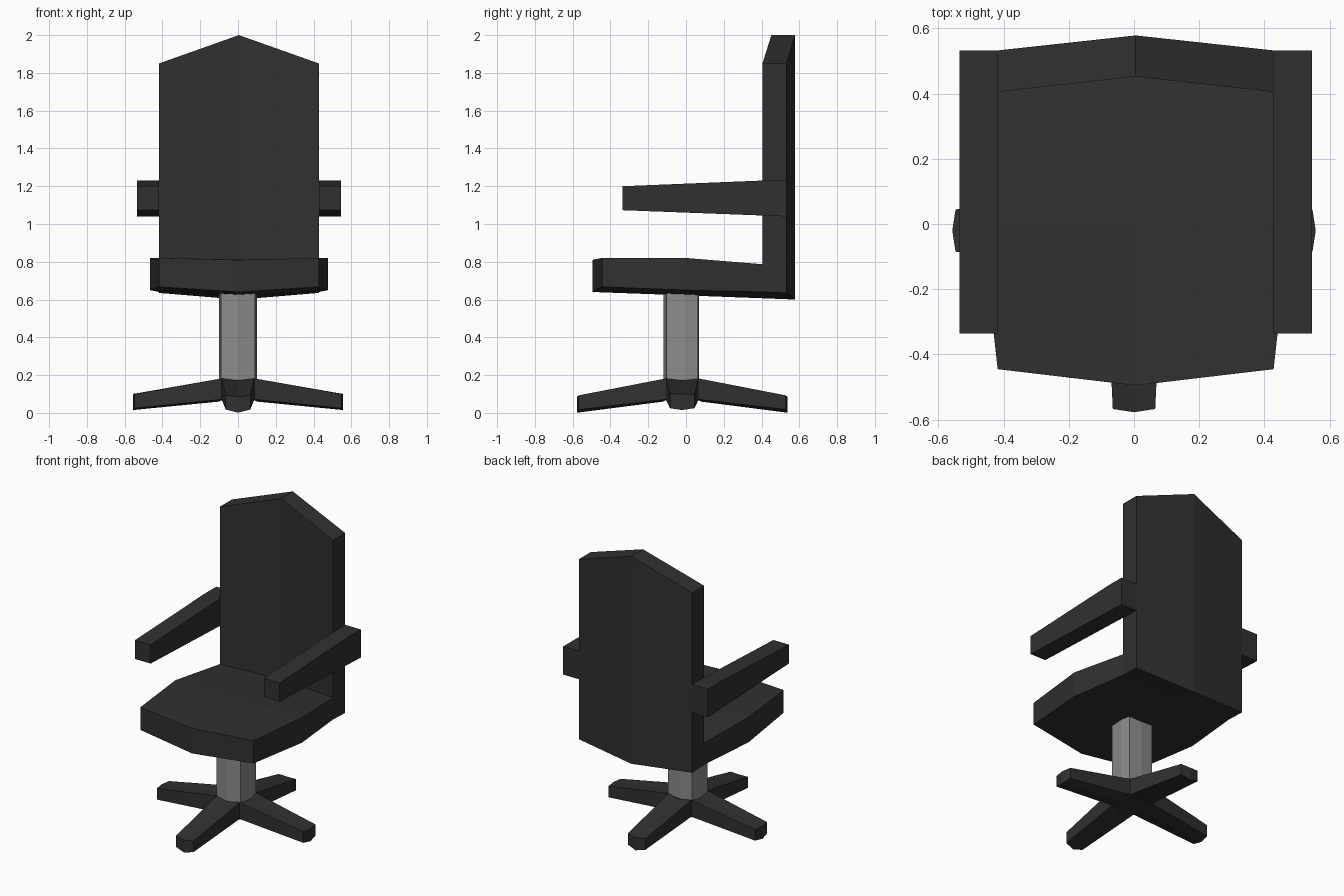
import bpy
import bmesh
from math import pi
from mathutils import Matrix, Vector

cube = bpy.data.objects.get("Cube")
if cube:
    bpy.data.objects.remove(cube, do_unlink=True)


def material(name, value):
    mat = bpy.data.materials.new(name)
    mat.use_nodes = True
    colour = (value, value, value, 1)
    mat.diffuse_color = colour
    mat.node_tree.nodes["Principled BSDF"].inputs["Base Color"].default_value = colour
    return mat


charcoal = material("charcoal", 0.03)
grey_metal = material("grey metal", 0.26)


def loft(name, rings, mat, matrix=Matrix()):
    """Skin a list of equal rings and close both ends with quad strips."""
    bm = bmesh.new()
    loops = [[bm.verts.new(matrix @ Vector(p)) for p in ring] for ring in rings]
    n = len(rings[0])
    for a, b in zip(loops, loops[1:]):
        for i in range(n):
            j = (i + 1) % n
            bm.faces.new((a[i], a[j], b[j], b[i]))
    for cap in (loops[0], loops[-1]):
        for i in range(n // 2 - 1):
            bm.faces.new((cap[i], cap[i + 1], cap[n - 2 - i], cap[n - 1 - i]))
    bmesh.ops.recalc_face_normals(bm, faces=bm.faces)
    mesh = bpy.data.meshes.new(name)
    bm.to_mesh(mesh)
    bm.free()
    mesh.materials.append(mat)
    obj = bpy.data.objects.new(name, mesh)
    bpy.context.collection.objects.link(obj)
    return obj


def section(half, y_side, y_mid, top_side, top_mid, low_side, low_mid):
    """Six-point cross-section folded along its centre line."""
    return [(-half, y_side, top_side), (0, y_mid, top_mid), (half, y_side, top_side),
            (half, y_side, low_side), (0, y_mid, low_mid), (-half, y_side, low_side)]


shift = Matrix.Translation((0.005, 0, 0))

# Seat, widest in the middle
loft("seat", [
    section(0.423, -0.445, -0.495, 0.82, 0.81, 0.667, 0.64),
    section(0.472, 0.0, 0.0, 0.82, 0.812, 0.65, 0.622),
    section(0.423, 0.405, 0.452, 0.787, 0.778, 0.64, 0.605),
], charcoal, shift)

# Backrest with a peaked top, folded along its centre
loft("backrest", [
    section(0.423, 0.405, 0.452, 1.85, 2.0, 0.64, 0.605),
    section(0.423, 0.532, 0.578, 1.85, 2.0, 0.635, 0.6),
], charcoal, shift)

# Tapered armrests
for side, name in ((-1, "right_armrest"), (1, "left_armrest")):
    inner, outer = side * 0.423, side * 0.54
    rings = [[(inner, y, low), (outer, y, low), (outer, y, top), (inner, y, top)]
             for y, low, top in ((-0.335, 1.073, 1.2), (0.405, 1.045, 1.23), (0.532, 1.04, 1.23))]
    loft(name, rings, charcoal, shift)

# Eight-sided column and the hub below it
outline = [(-0.09, -0.083), (0, -0.1), (0.09, -0.083), (0.1, 0.02),
           (0.09, 0.083), (0, 0.09), (-0.09, 0.083), (-0.1, 0.02)]
centre = Matrix.Translation((0, -0.02, 0))
loft("column", [[(x, y, z) for x, y in outline] for z in (0.175, 0.66)], grey_metal, centre)
loft("hub", [[(x * 0.98, y * 0.98, z) for x, y in outline] for z in (0.065, 0.174)], charcoal, centre)

# Four sloping legs
for i, name in enumerate(("front_leg", "left_leg", "back_leg", "right_leg")):
    drop = 0.014 * (i % 2 == 0)
    loft(name, [
        section(0.087, -0.083, -0.098, 0.183, 0.172, 0.072, 0.06),
        section(0.065, -0.547, -0.557, 0.1 - drop / 2, 0.1 - drop, 0.025 - drop / 2, 0.015 - drop),
    ], charcoal, centre @ Matrix.Rotation(i * pi / 2, 4, "Z"))
